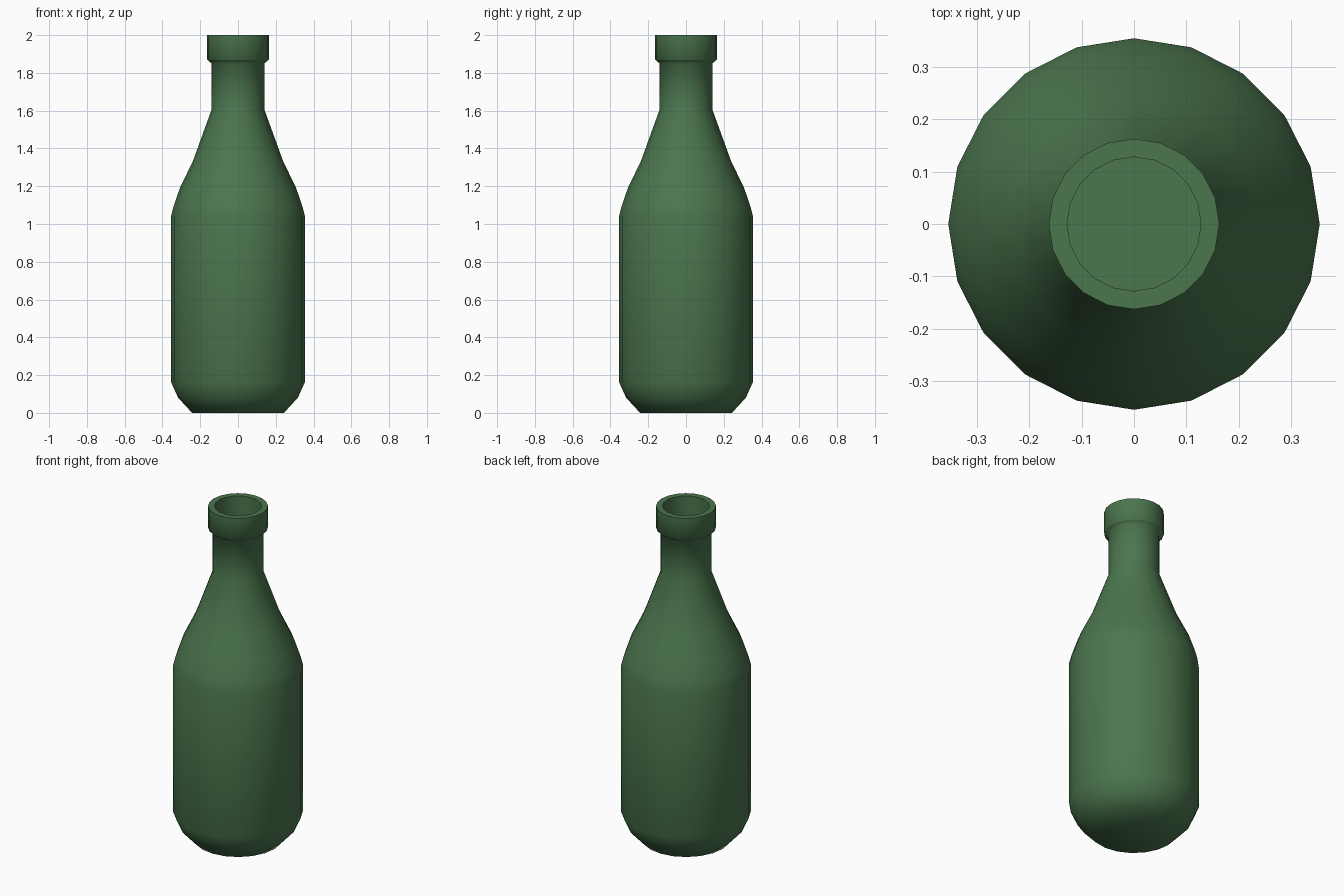
import bpy
import bmesh
from math import cos, sin, tau, radians

SIDES = 20

if "Cube" in bpy.data.objects:
    bpy.data.objects.remove(bpy.data.objects["Cube"])

# Green glass material
glass = bpy.data.materials.new("bottle_green")
glass.use_nodes = True
colour = (0.07, 0.18, 0.075, 1)
glass.diffuse_color = colour
glass.node_tree.nodes["Principled BSDF"].inputs["Base Color"].default_value = colour


def lathe(name, profile, material):
    """Spin a (radius, height) profile around z and close both ends."""
    bm = bmesh.new()
    rings = []
    for r, z in profile:
        rings.append([bm.verts.new((r * cos(tau * i / SIDES), r * sin(tau * i / SIDES), z))
                      for i in range(SIDES)])
    for low, high in zip(rings, rings[1:]):
        for i in range(SIDES):
            j = (i + 1) % SIDES
            bm.faces.new((low[i], low[j], high[j], high[i]))
    bm.faces.new(rings[0][::-1])
    bm.faces.new(rings[-1])
    bmesh.ops.recalc_face_normals(bm, faces=bm.faces)
    mesh = bpy.data.meshes.new(name)
    bm.to_mesh(mesh)
    bm.free()
    mesh.materials.append(material)
    obj = bpy.data.objects.new(name, mesh)
    bpy.context.collection.objects.link(obj)
    return obj


base = [(0.243, 0), (0.317, 0.08), (0.355, 0.165)]
shoulder = [(0.355, 1.04), (0.342, 1.09), (0.308, 1.19), (0.238, 1.335)]
neck = [(0.14, 1.605), (0.14, 1.85)]
lip = [(0.157, 1.865), (0.163, 1.87), (0.163, 2.0)]
mouth = [(0.128, 2.0), (0.128, 1.605)]

bottle = lathe("bottle", base + shoulder + neck + lip + mouth, glass)

# Smooth sides, crisp lip edges
bpy.ops.object.select_all(action="DESELECT")
bottle.select_set(True)
bpy.context.view_layer.objects.active = bottle
bpy.ops.object.shade_smooth_by_angle(angle=radians(50))
